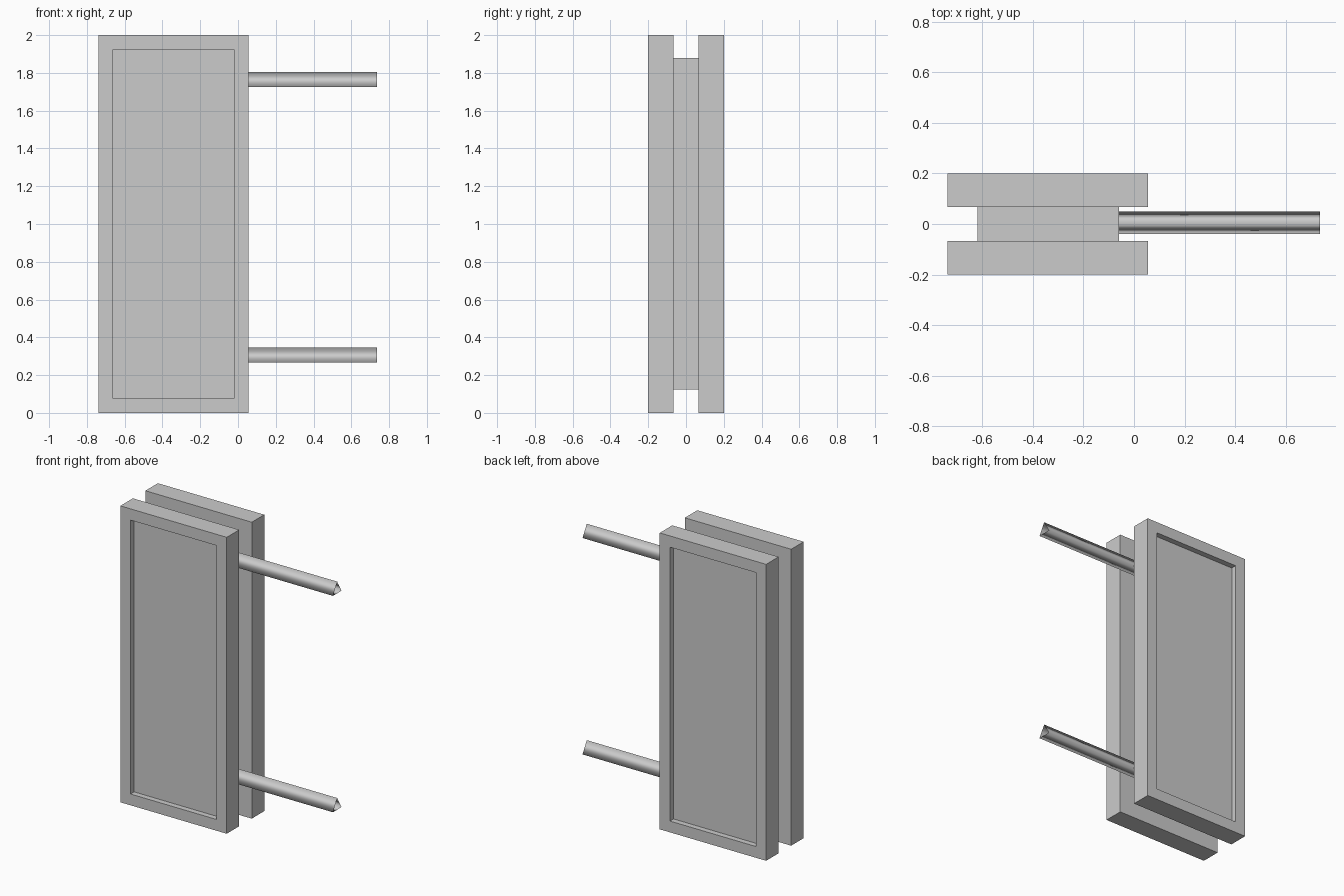
import bpy, bmesh, math
from mathutils import Matrix, Vector

if "Cube" in bpy.data.objects:
    bpy.data.objects.remove(bpy.data.objects["Cube"])


def finish(name, bm, smooth=False):
    for f in bm.faces:
        f.smooth = smooth
    me = bpy.data.meshes.new(name)
    bm.to_mesh(me)
    bm.free()
    ob = bpy.data.objects.new(name, me)
    bpy.context.collection.objects.link(ob)
    return ob


def box(lo, hi):
    lo, hi = Vector(lo), Vector(hi)
    bm = bmesh.new()
    bmesh.ops.create_cube(bm, size=1, matrix=Matrix.Translation((lo + hi) / 2)
                          @ Matrix.Diagonal((*(hi - lo), 1)))
    bm.normal_update()
    return bm


# Outer panels, each with a recessed field on its outward face
def panel(name, side):
    y0, y1 = sorted((side * 0.067, side * 0.2))
    bm = box((-0.738, y0, 0), (0.056, y1, 2))
    face = next(f for f in bm.faces if f.normal.y * side > 0.9)
    bmesh.ops.inset_region(bm, faces=[face], thickness=0.076, use_even_offset=True)
    # second, zero-width inset pushed inward gives straight recess walls
    bmesh.ops.inset_region(bm, faces=[face], thickness=0, depth=0)
    bmesh.ops.translate(bm, verts=face.verts[:], vec=(0, -side * 0.038, 0))
    finish(name, bm)


panel("front_panel", -1)
panel("back_panel", 1)

# Core block between the panels
finish("core", box((-0.62, -0.067, 0.125), (-0.06, 0.067, 1.88)))


# Open three-sided mounting rods, apex up, smooth shaded
def rod(name, z_apex, r=0.0525, x0=-0.062, x1=0.737):
    bm = bmesh.new()
    ring = [(r * math.cos(a), r * math.sin(a))
            for a in (math.pi / 2 + i * 2 * math.pi / 3 for i in range(3))]
    ends = [[bm.verts.new((x, 0.005 + y, z_apex - r + z)) for y, z in ring]
            for x in (x0, x1)]
    for i in range(3):
        j = (i + 1) % 3
        bm.faces.new((ends[0][i], ends[0][j], ends[1][j], ends[1][i]))
    bmesh.ops.recalc_face_normals(bm, faces=bm.faces[:])
    finish(name, bm, smooth=True)


rod("upper_rod", 1.805)
rod("lower_rod", 0.345)
